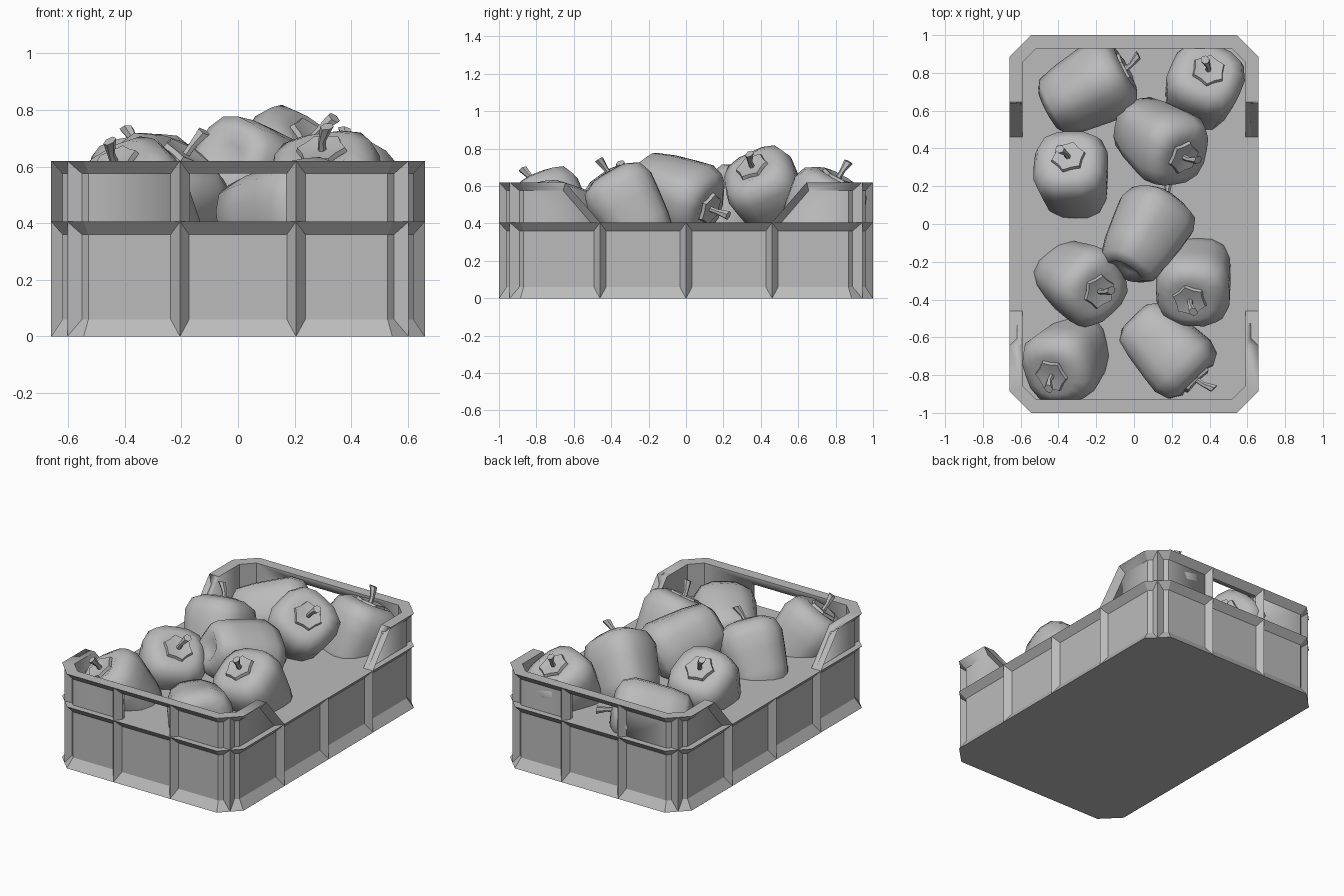
import bpy, bmesh, math
from mathutils import Vector

cube = bpy.data.objects.get("Cube")
if cube:
    bpy.data.objects.remove(cube)

grey = bpy.data.materials.new("plain_grey")
grey.use_nodes = True
GREY = (0.5, 0.5, 0.5, 1)
grey.diffuse_color = GREY
grey.node_tree.nodes["Principled BSDF"].inputs["Base Color"].default_value = GREY

HX, HY, CHAMFER = 0.66, 1.0, 0.115      # crate half sizes and corner cut
LEDGE, TOP, RIM = 0.405, 0.62, 0.045    # heights of ledge, top and rim band
DEPTH, WALL = 0.04, 0.07                # panel recess, wall thickness


def loft(name, loops, cyclic=False, smooth=30):
    """Skin a row of equal point loops; cap the ends unless cyclic."""
    bm = bmesh.new()
    rows = [[bm.verts.new(p) for p in loop] for loop in loops]
    n = len(rows[0])
    pairs = list(zip(rows, rows[1:] + rows[:1])) if cyclic else list(zip(rows, rows[1:]))
    for a, b in pairs:
        for i in range(n):
            j = (i + 1) % n
            bm.faces.new((a[i], a[j], b[j], b[i]))
    if not cyclic:
        bm.faces.new(rows[0][::-1])
        bm.faces.new(rows[-1])
    bmesh.ops.recalc_face_normals(bm, faces=bm.faces)
    mesh = bpy.data.meshes.new(name)
    bm.to_mesh(mesh)
    bm.free()
    mesh.materials.append(grey)
    obj = bpy.data.objects.new(name, mesh)
    bpy.context.collection.objects.link(obj)
    bpy.ops.object.select_all(action="DESELECT")
    obj.select_set(True)
    bpy.context.view_layer.objects.active = obj
    bpy.ops.object.shade_smooth_by_angle(angle=math.radians(smooth))
    return obj


def octagon(inset, z):
    x, y, c = HX - inset, HY - inset, CHAMFER - 0.586 * inset
    quarter = [(x, y - c), (x - c, y)]
    pts = quarter + [(-a, b) for a, b in quarter[::-1]]
    pts += [(-a, -b) for a, b in pts]
    return [(a, b, z) for a, b in pts]


def cut(target, cutter):
    mod = target.modifiers.new("cut", "BOOLEAN")
    mod.operation, mod.solver, mod.object = "DIFFERENCE", "EXACT", cutter
    bpy.context.view_layer.objects.active = target
    bpy.ops.object.modifier_apply(modifier=mod.name)
    bpy.data.objects.remove(cutter)


# Solid lower crate with recessed panels
loft("crate_base", [octagon(0, 0), octagon(DEPTH, 0.06), octagon(DEPTH, LEDGE - RIM),
                    octagon(0, LEDGE)])

# Raised end walls: a ring opened at the sides and at the hand holes
walls = loft("crate_end_walls", [octagon(DEPTH, LEDGE - 0.02), octagon(DEPTH, TOP - RIM),
                                 octagon(0, TOP), octagon(WALL, TOP),
                                 octagon(WALL, LEDGE - 0.02)], cyclic=True)
SLOPE = 0.185 / (TOP - LEDGE)


def slope_y(z):
    return 0.46 + (z - LEDGE) * SLOPE


low, high = LEDGE - 0.04, TOP + 0.05
cut(walls, loft("side_cutter", [[(x, -slope_y(low), low), (x, slope_y(low), low),
                                 (x, slope_y(high), high), (x, -slope_y(high), high)]
                                for x in (-1, 1)]))
hole_top = TOP - RIM
cut(walls, loft("hole_cutter", [[(-0.175, y, low), (0.175, y, low), (0.175, y, hole_top),
                                 (-0.175, y, hole_top)] for y in (-2, 2)]))


def rib(name, x, y, normal, z0, z1, half=0.035):
    """Upright three-sided rib whose ridge stands at x, y."""
    n = Vector((*normal, 0)).normalized()
    side = Vector((-n.y, n.x, 0)) * half
    ridge = Vector((x, y, 0))
    back = ridge - n * (DEPTH + 0.003)
    tri = [ridge, back + side, back - side]
    loft(name, [[p + Vector((0, 0, z)) for p in tri] for z in (z0, z1)])


for s in (-1, 1):
    for x in (-0.205, 0.205):
        rib("end_rib", x, s * HY, (0, s), 0, TOP)
    for y in (-0.46, 0, 0.46):
        rib("side_rib", s * HX, y, (s, 0), 0, LEDGE)
    for t in (-1, 1):
        rib("corner_rib", s * (HX - CHAMFER / 2), t * (HY - CHAMFER / 2), (s, t), 0, TOP)
        # Bevelled band along the sloping wall end
        band = []
        for z in (LEDGE, TOP):
            y = slope_y(z)
            band.append([(s * HX, t * y, z), (s * (HX - WALL), t * y, z),
                         (s * (HX - WALL), t * (y + 0.05), z),
                         (s * (HX - DEPTH), t * (y + 0.05), z)])
        loft("slope_band", band)

# Peppers: body profile as (radius, height along the axis)
BODY = [(0.05, -0.205), (0.10, -0.235), (0.155, -0.2), (0.18, -0.1), (0.2, 0.04),
        (0.21, 0.13), (0.185, 0.2), (0.12, 0.235), (0.05, 0.21)]
SIDES = 16


def pepper(center, axis, spin):
    rot = Vector(axis).to_track_quat("Z", "Y")
    c = Vector(center)

    def ring(r, h, n, lobe=0.0, shift=0.0, wave=4):
        pts = []
        for i in range(n):
            a = math.tau * i / n + spin
            k = r * (1 + lobe * math.cos(wave * (a - spin)))
            pts.append(c + rot @ Vector((k * math.cos(a) + shift, k * math.sin(a), h)))
        return pts

    loft("pepper_body", [ring(r, h, SIDES, 0.06) for r, h in BODY], smooth=80)
    # Leafy cap and flared, bent stem
    loft("pepper_cap", [ring(0.085, 0.225, 12, 0.1, wave=6), ring(0.08, 0.243, 12, 0.1, wave=6),
                        ring(0.025, 0.235, 12)])
    loft("pepper_stem", [ring(0.016, 0.22, 6), ring(0.014, 0.27, 6, shift=0.008),
                         ring(0.025, 0.33, 6, shift=0.035)])


for i, (center, axis) in enumerate([
        ((-0.25, 0.71, 0.45), (0.85, 0.45, 0.1)),
        ((0.36, 0.71, 0.44), (0.15, 0.45, 0.88)),
        ((0.13, 0.45, 0.54), (0.57, -0.42, 0.7)),
        ((-0.32, 0.24, 0.45), (-0.12, 0.5, 0.86)),
        ((0.06, -0.06, 0.56), (0.45, 0.8, -0.35)),
        ((-0.30, -0.30, 0.45), (0.5, -0.25, 0.83)),
        ((0.33, -0.29, 0.46), (-0.15, -0.5, 0.85)),
        ((-0.34, -0.70, 0.43), (-0.42, -0.45, 0.79)),
        ((0.17, -0.66, 0.42), (0.68, -0.7, 0.1))]):
    pepper(center, axis, 0.7 * i)
